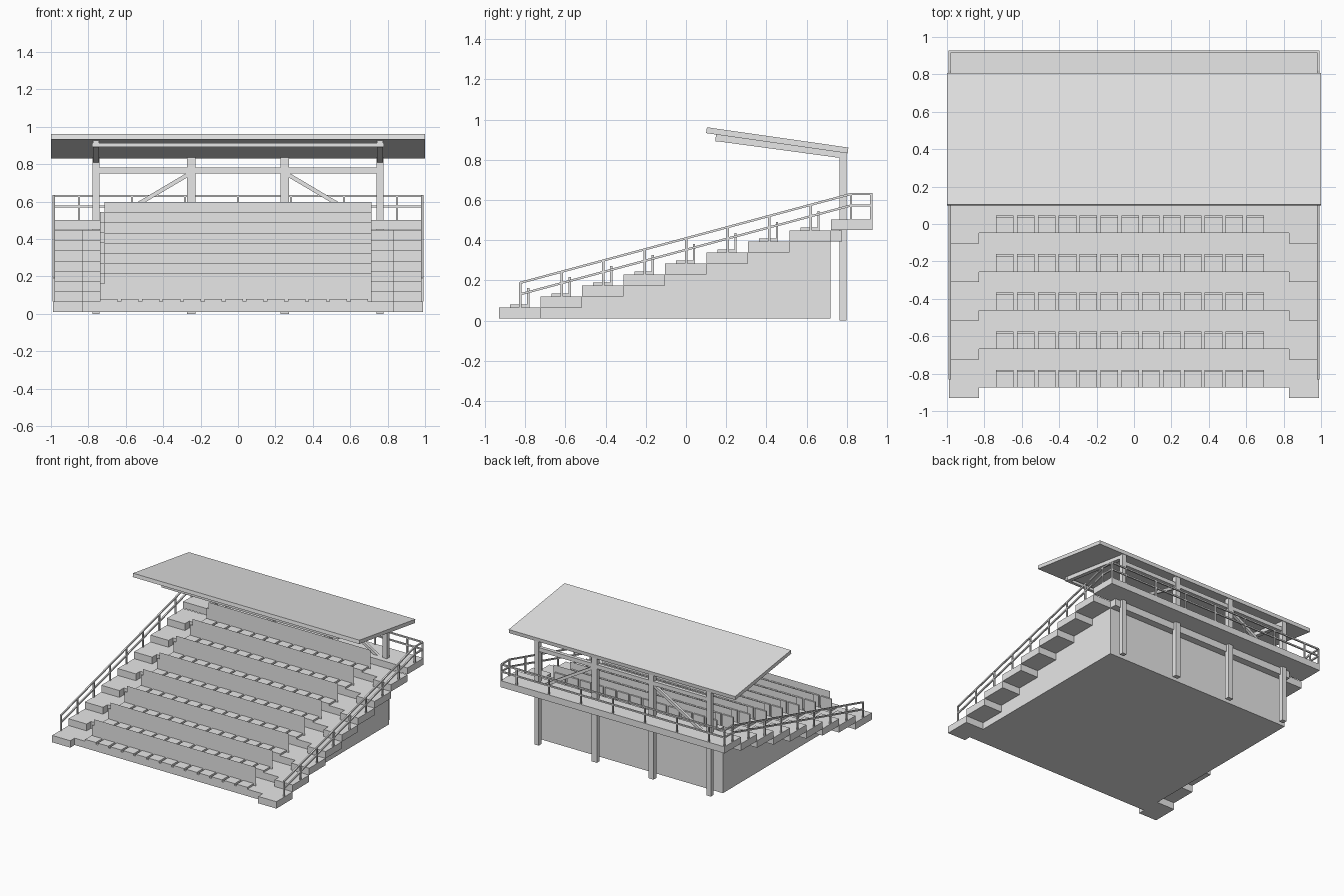
import bpy, bmesh, math
from mathutils import Vector, Matrix

cube = bpy.data.objects.get("Cube")
if cube:
    bpy.data.objects.remove(cube, do_unlink=True)

grey = bpy.data.materials.new("plain_grey")
grey.use_nodes = True
grey.diffuse_color = (0.8, 0.8, 0.8, 1)
grey.node_tree.nodes["Principled BSDF"].inputs["Base Color"].default_value = (0.8, 0.8, 0.8, 1)

ROWS, RUN, RISE = 8, 0.2065, 0.0546
FRONT, FIRST = -0.93, 0.065


def finish(name, bm):
    mesh = bpy.data.meshes.new(name)
    bm.to_mesh(mesh)
    bm.free()
    mesh.materials.append(grey)
    obj = bpy.data.objects.new(name, mesh)
    bpy.context.collection.objects.link(obj)
    return obj


def add_box(bm, x, y, z):
    """Box from (min, max) pairs on each axis."""
    size = [b - a for a, b in (x, y, z)]
    mid = [(a + b) / 2 for a, b in (x, y, z)]
    bmesh.ops.create_cube(bm, size=1, matrix=Matrix.Translation(mid) @ Matrix.Diagonal((*size, 1)))


def add_bar(bm, start, end, width):
    """Square bar between two points."""
    a, b = Vector(start), Vector(end)
    turn = (b - a).to_track_quat('Z', 'Y').to_matrix().to_4x4()
    scale = Matrix.Diagonal((width, width, (b - a).length, 1))
    bmesh.ops.create_cube(bm, size=1, matrix=Matrix.Translation((a + b) / 2) @ turn @ scale)


def extrude_profile(name, points, x0, x1):
    """Closed (y, z) outline extruded along x."""
    bm = bmesh.new()
    face = bm.faces.new([bm.verts.new((x0, y, z)) for y, z in points])
    new = bmesh.ops.extrude_face_region(bm, geom=[face])["geom"]
    bmesh.ops.translate(bm, verts=[v for v in new if isinstance(v, bmesh.types.BMVert)], vec=(x1 - x0, 0, 0))
    bmesh.ops.recalc_face_normals(bm, faces=bm.faces)
    return finish(name, bm)


def row_start(i):
    return FRONT + RUN * i


def tread(i):
    return FIRST + RISE * i


# Stepped body under the terraces
outline = [(0.72, 0.01), (row_start(1) + 0.055, 0.01)]
for i in range(1, ROWS):
    outline += [(row_start(i) + 0.055, tread(i - 1)), (row_start(i + 1) + 0.055, tread(i - 1))]
outline[-1] = (0.72, tread(ROWS - 2))
extrude_profile("base_body", outline, -0.83, 0.83)

# Terrace slabs, side stairs, seats and long backboards
terraces, stairs, seats, boards = (bmesh.new() for _ in range(4))
for i in range(ROWS):
    y, z = row_start(i), tread(i)
    add_box(terraces, (-0.83, 0.83), (y + 0.055, y + 0.055 + RUN), (z - 0.055, z))
    for x in ((-0.99, -0.83), (0.83, 0.99)):
        add_box(stairs, x, (y, y + RUN), (z - 0.055, z))
    for k in range(13):
        x = -0.737 + 0.1115 * k
        add_box(seats, (x, x + 0.094), (y + 0.055, y + 0.15), (z, z + 0.015))
        add_box(seats, (x, x + 0.094), (y + 0.138, y + 0.15), (z + 0.015, z + 0.097))
    corners = [(-0.715, z), (0.715, z), (0.715, z + 0.15), (-0.715, z + 0.15)]
    boards.faces.new([boards.verts.new((px, y + 0.136, pz)) for px, pz in corners])
finish("terrace_slabs", terraces)
finish("side_stairs", stairs)
finish("seats", seats)
finish("backboards", boards)

# Rear walkway
walk = bmesh.new()
add_box(walk, (-0.99, 0.99), (0.722, 0.928), (0.45, 0.502))
finish("rear_walkway", walk)

# Side railings follow the stairs, then run level around the walkway
rails = bmesh.new()
TOP, REAR = 0.63, 0.922
for x in (-0.985, 0.985):
    for drop in (0, 0.057):
        add_bar(rails, (x, -0.828, 0.187 - drop), (x, 0.822, TOP - drop), 0.011)
        add_bar(rails, (x, 0.82, TOP - drop), (x, REAR, TOP - drop), 0.011)
    for i in range(ROWS):
        y = row_start(i) + 0.105
        add_bar(rails, (x, y, tread(i)), (x, y, tread(i) + 0.125), 0.011)
    for y in (0.822, REAR):
        add_bar(rails, (x, y, 0.5), (x, y, TOP), 0.011)
finish("side_railings", rails)

# Rear railing
rear = bmesh.new()
for drop in (0, 0.057):
    add_bar(rear, (-0.985, REAR, TOP - drop), (0.985, REAR, TOP - drop), 0.011)
for k in range(-3, 4):
    add_bar(rear, (0.283 * k, REAR, 0.5), (0.283 * k, REAR, TOP), 0.011)
finish("rear_railing", rear)

# Roof posts, cross beam and diagonal braces
frame = bmesh.new()
for x in (-0.76, -0.25, 0.25, 0.76):
    w = 0.019 if abs(x) > 0.5 else 0.023
    add_box(frame, (x - w, x + w), (0.765, 0.8), (0, 0.835))
add_box(frame, (-0.76, 0.76), (0.768, 0.797), (0.75, 0.782))
for s in (-1, 1):
    add_bar(frame, (0.25 * s, 0.782, 0.755), (0.74 * s, 0.782, 0.465), 0.022)
finish("roof_frame", frame)

# Sloping roof with two rafters and a front purlin
extrude_profile("roof_slab", [(0.1, 0.933), (0.805, 0.832), (0.808, 0.861), (0.104, 0.962)], -1, 1)
for side, x in (("right", -0.76), ("left", 0.76)):
    extrude_profile("rafter_" + side, [(0.15, 0.893), (0.8, 0.805), (0.8, 0.834), (0.15, 0.927)],
                    x - 0.016, x + 0.016)
purlin = bmesh.new()
add_box(purlin, (-0.78, 0.78), (0.147, 0.17), (0.892, 0.914))
finish("front_purlin", purlin)
